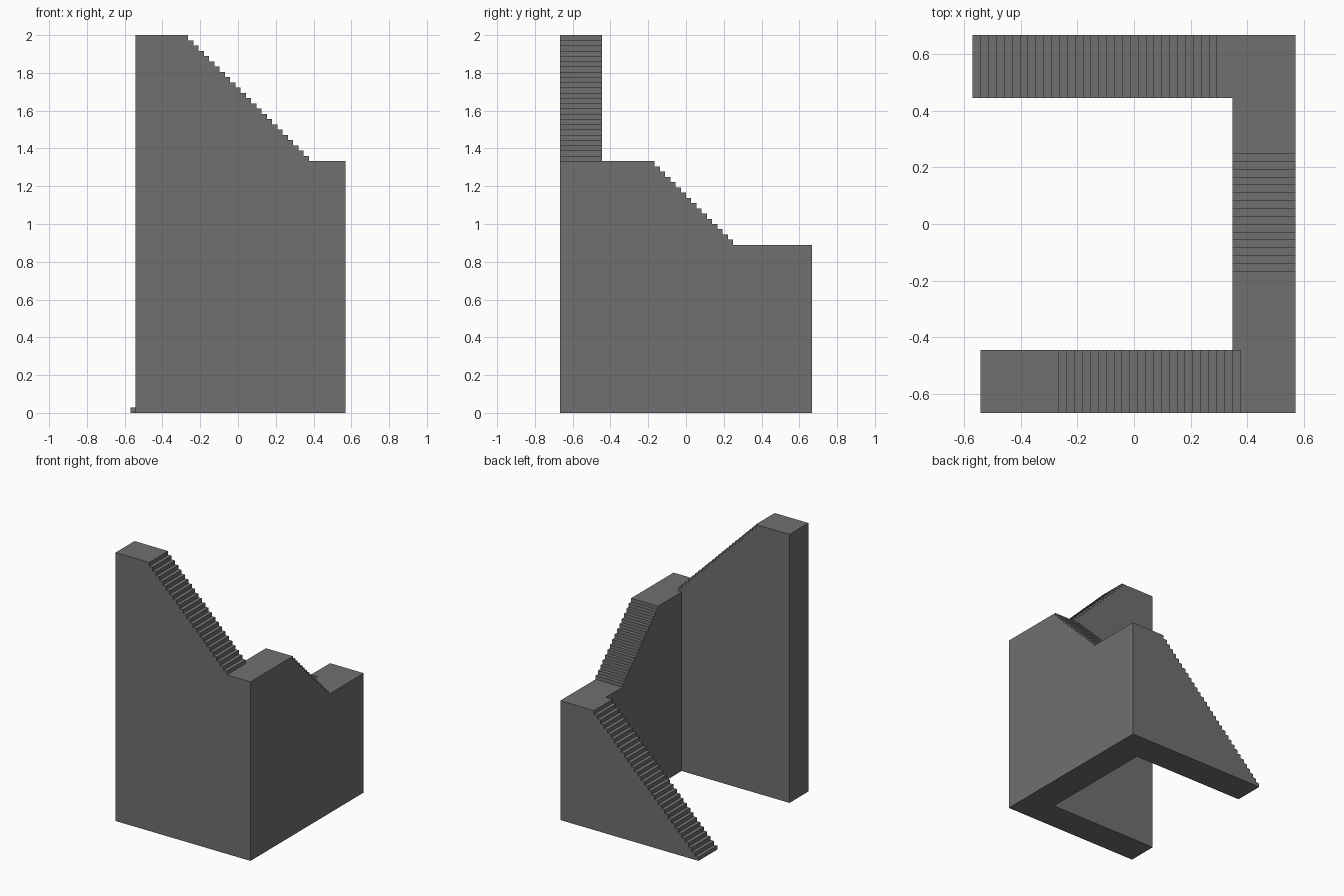
import bpy
import bmesh

cube = bpy.data.objects.get("Cube")
if cube:
    bpy.data.objects.remove(cube, do_unlink=True)

U = 1 / 36  # one step: tread depth and riser height

stone = bpy.data.materials.new("dark_grey")
stone.use_nodes = True
colour = (0.16, 0.16, 0.16, 1)
stone.diffuse_color = colour
stone.node_tree.nodes["Principled BSDF"].inputs["Base Color"].default_value = colour


def stair_profile(start, first_riser, end, top, risers):
    """Outline (run, height) in steps; the flight descends from start to end."""
    direction = 1 if end > start else -1
    pts = [(start, 0), (start, top)]
    for i in range(risers):
        run = first_riser + direction * i
        pts += [(run, top - i), (run, top - i - 1)]
    if top > risers:  # lower landing
        pts += [(end, top - risers), (end, 0)]
    return pts


def build_flight(name, profile, low, high, along_x):
    """Extrude the outline sideways from low to high."""
    bm = bmesh.new()
    place = (lambda r, z: (r, low, z)) if along_x else (lambda r, z: (low, r, z))
    verts = [bm.verts.new([c * U for c in place(r, z)]) for r, z in profile]
    face = bm.faces.new(verts)
    ext = bmesh.ops.extrude_face_region(bm, geom=[face], use_keep_orig=True)
    moved = [g for g in ext["geom"] if isinstance(g, bmesh.types.BMVert)]
    width = (high - low) * U
    bmesh.ops.translate(bm, verts=moved,
                        vec=(0, width, 0) if along_x else (width, 0, 0))
    bmesh.ops.recalc_face_normals(bm, faces=bm.faces)
    mesh = bpy.data.meshes.new(name)
    bm.to_mesh(mesh)
    bm.free()
    mesh.materials.append(stone)
    obj = bpy.data.objects.new(name, mesh)
    bpy.context.collection.objects.link(obj)
    return obj


# Upper flight along the front, descending towards +x
build_flight("upper_flight", stair_profile(-19.5, -9.5, 20.5, 72, 24), -24, -16, True)
# Middle flight along the left side, descending towards the back
build_flight("middle_flight", stair_profile(-16, -6, 16, 48, 16), 12.5, 20.5, False)
# Lower flight along the back, descending to the ground towards -x
build_flight("lower_flight", stair_profile(20.5, 10.5, -20.5, 32, 32), 16, 24, True)
